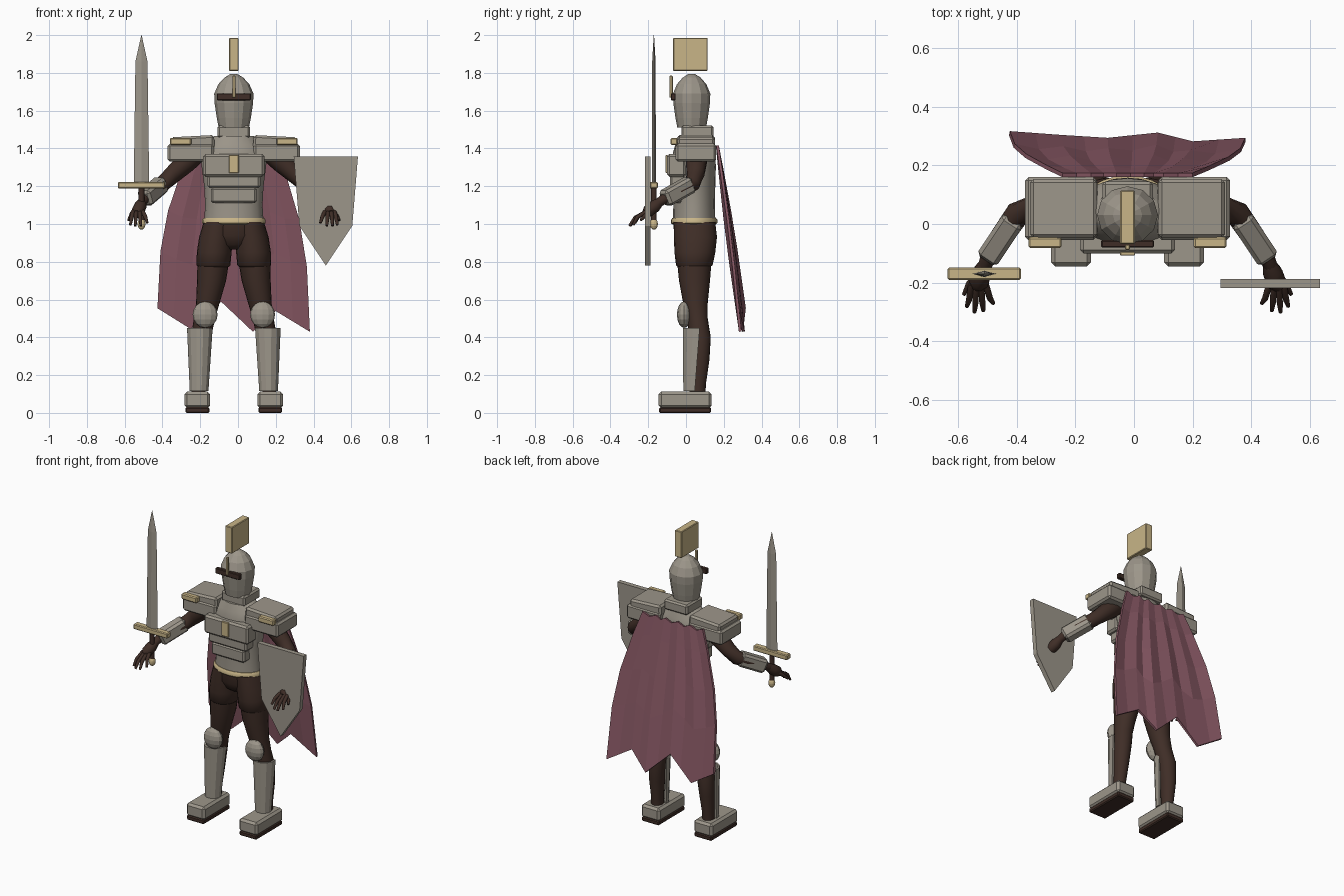
import bpy, bmesh
from math import sin, cos, pi, radians
from mathutils import Vector, Matrix

if "Cube" in bpy.data.objects:
    bpy.data.objects.remove(bpy.data.objects["Cube"])

CX = -0.022  # body centre line


def material(name, r, g, b):
    m = bpy.data.materials.new(name)
    m.use_nodes = True
    m.diffuse_color = (r, g, b, 1)
    m.node_tree.nodes["Principled BSDF"].inputs["Base Color"].default_value = (r, g, b, 1)
    return m


STEEL = material("steel grey", 0.335, 0.305, 0.255)
GOLD = material("pale gold", 0.58, 0.46, 0.245)
BROWN = material("dark brown", 0.05, 0.027, 0.02)
MAROON = material("cape maroon", 0.25, 0.10, 0.13)


def finish(name, bm, mat, smooth=None):
    bmesh.ops.recalc_face_normals(bm, faces=bm.faces)
    me = bpy.data.meshes.new(name)
    bm.to_mesh(me)
    bm.free()
    me.materials.append(mat)
    ob = bpy.data.objects.new(name, me)
    bpy.context.collection.objects.link(ob)
    if smooth:
        bpy.ops.object.select_all(action='DESELECT')
        ob.select_set(True)
        bpy.context.view_layer.objects.active = ob
        bpy.ops.object.shade_smooth_by_angle(angle=radians(smooth))
    return ob


def box(name, mat, centre, size, bevel=0.01, rot=None):
    bm = bmesh.new()
    bmesh.ops.create_cube(bm, size=1, matrix=Matrix.Diagonal((*size, 1)))
    if bevel:
        bmesh.ops.bevel(bm, geom=bm.edges[:], offset=bevel, segments=1, affect='EDGES')
    if rot:
        bm.transform(rot.to_4x4())
    bm.transform(Matrix.Translation(centre))
    return finish(name, bm, mat)


def span(name, mat, x, y, z, bevel=0.01):
    # Box given by its extents on each axis
    r = (x, y, z)
    return box(name, mat, [(a + b) / 2 for a, b in r], [abs(b - a) for a, b in r], bevel)


def bridge(bm, rings, closed=True):
    n = len(rings[0])
    for lo, hi in zip(rings, rings[1:]):
        for i in range(n if closed else n - 1):
            j = (i + 1) % n
            bm.faces.new((lo[i], lo[j], hi[j], hi[i]))


def loft(name, mat, rings, sides=20, smooth=50):
    # Elliptical rings: x, y, z, x radius, y radius
    bm = bmesh.new()
    loops = [[bm.verts.new((x + rx * cos(2 * pi * i / sides), y + ry * sin(2 * pi * i / sides), z))
              for i in range(sides)] for x, y, z, rx, ry in rings]
    bridge(bm, loops)
    bm.faces.new(loops[0])
    bm.faces.new(loops[-1])
    return finish(name, bm, mat, smooth)


def ball(name, mat, centre, radii, u=12, v=8, smooth=None):
    bm = bmesh.new()
    bmesh.ops.create_uvsphere(bm, u_segments=u, v_segments=v, radius=1)
    bm.transform(Matrix.Translation(centre) @ Matrix.Diagonal((*radii, 1)))
    return finish(name, bm, mat, smooth)


def tube(name, mat, points, sides=10):
    # Tapered limb through points of x, y, z, radius
    bm = bmesh.new()
    pts = [Vector(p[:3]) for p in points]
    loops = []
    for k, p in enumerate(points):
        d = (pts[min(k + 1, len(pts) - 1)] - pts[max(k - 1, 0)]).normalized()
        a = d.cross(Vector((0.3, 0.2, 1))).normalized()
        b = d.cross(a)
        loops.append([bm.verts.new(pts[k] + p[3] * (a * cos(2 * pi * i / sides) + b * sin(2 * pi * i / sides)))
                      for i in range(sides)])
    bridge(bm, loops)
    bm.faces.new(loops[0])
    bm.faces.new(loops[-1])
    return finish(name, bm, mat, 60)


def slab(name, mat, outline, y0, y1):
    # Flat x/z outline with thickness along y
    bm = bmesh.new()
    f = bm.faces.new([bm.verts.new((x, y0, z)) for x, z in outline])
    ext = bmesh.ops.extrude_face_region(bm, geom=[f])["geom"]
    bmesh.ops.translate(bm, vec=(0, y1 - y0, 0), verts=[v for v in ext if isinstance(v, bmesh.types.BMVert)])
    return finish(name, bm, mat)


# Head: faceted helmet, visor, nose bar and crest
loft("helmet", STEEL, [(CX, 0.03, z, r, r * 0.95) for z, r in
     ((1.51, 0.08), (1.56, 0.09), (1.64, 0.102), (1.69, 0.104), (1.74, 0.082), (1.775, 0.05), (1.793, 0.02))], 12, 0)
span("gorget", STEEL, (CX - 0.086, CX + 0.086), (-0.025, 0.145), (1.455, 1.522))
span("visor", BROWN, (CX - 0.09, CX + 0.09), (-0.08, -0.055), (1.655, 1.692), 0.004)
span("nose_bar", GOLD, (CX - 0.008, CX + 0.008), (-0.088, -0.07), (1.67, 1.785), 0.003)
span("crest", GOLD, (CX - 0.025, CX + 0.025), (-0.068, 0.115), (1.81, 1.985), 0.004)

# Torso armour and belt
loft("torso", STEEL, [(CX, 0.043, z, rx, ry) for z, rx, ry in
     ((1.0, 0.158, 0.113), (1.1, 0.152, 0.11), (1.2, 0.157, 0.112), (1.3, 0.17, 0.115),
      (1.375, 0.178, 0.113), (1.42, 0.145, 0.1), (1.465, 0.105, 0.085))])
for name, w, z0, z1, y in (("chest_plate", 0.162, 1.25, 1.37, -0.1),
                           ("middle_plate", 0.14, 1.19, 1.26, -0.085),
                           ("lower_plate", 0.122, 1.11, 1.195, -0.08)):
    span(name, STEEL, (CX - w, CX + w), (y, 0.0), (z0, z1), 0.012)
span("chest_emblem", GOLD, (CX - 0.026, CX + 0.026), (-0.108, -0.095), (1.27, 1.365), 0.003)
loft("belt", GOLD, [(CX, 0.043, z, 0.16 + d, 0.115 + d) for z, d in
     ((0.998, 0), (1.005, 0.008), (1.022, 0.008), (1.032, 0))], 24, 40)
loft("pelvis", BROWN, [(CX, 0.045, z, rx, ry) for z, rx, ry in
     ((0.865, 0.04, 0.05), (0.89, 0.1, 0.085), (0.94, 0.155, 0.108), (1.01, 0.16, 0.112))])

for s, side in ((1, "left"), (-1, "right")):
    def X(u):
        return CX + s * u

    # Leg: trouser part, bare leg, knee pad, greave and boot
    loft(side + "_thigh", BROWN, [(X(u), y, z, rx, ry) for u, y, z, rx, ry in
         ((0.108, 0.043, 0.772, 0.08, 0.085), (0.108, 0.044, 0.782, 0.09, 0.097), (0.104, 0.047, 0.85, 0.092, 0.108),
          (0.094, 0.05, 0.93, 0.09, 0.114), (0.08, 0.045, 1.01, 0.08, 0.11))])
    loft(side + "_leg", BROWN, [(X(u), y, z, rx, ry) for u, y, z, rx, ry in
         ((0.188, 0.06, 0.07, 0.038, 0.043), (0.187, 0.063, 0.15, 0.036, 0.042), (0.184, 0.072, 0.28, 0.047, 0.052),
          (0.175, 0.075, 0.4, 0.054, 0.056), (0.155, 0.06, 0.5, 0.056, 0.055), (0.138, 0.05, 0.58, 0.062, 0.065),
          (0.118, 0.045, 0.7, 0.077, 0.082), (0.11, 0.044, 0.79, 0.083, 0.09))])
    ball(side + "_knee_pad", STEEL, (X(0.152), -0.01, 0.52), (0.066, 0.038, 0.07))

    bm = bmesh.new()
    rows = []
    for u, y, z, rx, ry in ((0.184, 0.035, 0.115, 0.045, 0.045), (0.18, 0.055, 0.45, 0.064, 0.068)):
        angles = [radians(165 + 210 * i / 7) for i in range(8)]
        rows.append([bm.verts.new((X(u) + rx * cos(a), y + ry * sin(a), z)) for a in angles])
    bridge(bm, rows, False)
    greave = finish(side + "_greave", bm, STEEL)
    mod = greave.modifiers.new("thickness", 'SOLIDIFY')
    mod.thickness = 0.012
    mod.offset = 0

    span(side + "_sole", BROWN, (X(0.13), X(0.256)), (-0.142, 0.132), (0.0, 0.03), 0.006)
    span(side + "_boot", STEEL, (X(0.125), X(0.261)), (-0.145, 0.136), (0.025, 0.112), 0.014)

    # Shoulder armour with gold trim
    span(side + "_pauldron", STEEL, (X(0.105), X(0.35)), (-0.055, 0.16), (1.33, 1.425), 0.012)
    box(side + "_pauldron_top", STEEL, (X(0.217), 0.053, 1.43), (0.228, 0.2, 0.07), 0.012,
        Matrix.Rotation(s * radians(3), 3, 'Y'))
    span(side + "_pauldron_trim", GOLD, (X(0.225), X(0.338)), (-0.082, -0.045), (1.418, 1.456), 0.006)

    # Arm and bracer
    tube(side + "_arm", BROWN, [(X(u), y, z, r) for u, y, z, r in
         ((0.17, 0.05, 1.4, 0.055), (0.25, 0.055, 1.33, 0.057), (0.32, 0.05, 1.265, 0.048),
          (0.375, 0.035, 1.215, 0.043), (0.43, -0.045, 1.17, 0.04), (0.478, -0.12, 1.13, 0.026),
          (0.488, -0.145, 1.112, 0.024))], 14)
    axis = Vector((s * 0.1, -0.15, -0.085))
    box(side + "_bracer", STEEL, (X(0.429), -0.045, 1.172), (0.08, 0.088, 0.185), 0.014,
        axis.to_track_quat('Z', 'Y').to_matrix())

    # Open hand: palm, four fingers and thumb
    tube(side + "_palm", BROWN, [(X(u), y, z, r) for u, y, z, r in
         ((0.484, -0.135, 1.12, 0.023), (0.495, -0.165, 1.095, 0.034), (0.508, -0.2, 1.068, 0.034),
          (0.512, -0.215, 1.055, 0.022))])
    for i, (u, y, z) in enumerate(((0.458, -0.27, 1.005), (0.492, -0.295, 0.99), (0.522, -0.3, 0.99),
                                   (0.548, -0.28, 0.995))):
        base = Vector((0.484 + 0.016 * i, -0.205, 1.068))
        mid = base.lerp(Vector((u, y, z)), 0.55) + Vector((0, -0.012, 0.008))
        tube(f"{side}_finger_{i + 1}", BROWN,
             [(X(p[0]), p[1], p[2], r) for p, r in ((base, 0.012), (mid, 0.011), ((u, y, z), 0.007))], 8)
    tube(side + "_thumb", BROWN, [(X(u), y, z, r) for u, y, z, r in
         ((0.505, -0.165, 1.09, 0.015), (0.54, -0.205, 1.055, 0.012), (0.558, -0.24, 1.02, 0.007))], 8)

# Sword: diamond blade, guard, grip and pommel
SX, SY = -0.511, -0.17
loft("sword_blade", STEEL, [(SX, SY, z, rx, ry) for z, rx, ry in
     ((1.2, 0.041, 0.011), (1.86, 0.032, 0.009), (2.0, 0.001, 0.001))], 4, 0)
span("sword_guard", GOLD, (SX - 0.125, SX + 0.125), (SY - 0.021, SY + 0.021), (1.188, 1.222), 0.005)
loft("sword_grip", BROWN, [(SX, SY, 1.02, 0.015, 0.015), (SX, SY, 1.195, 0.015, 0.015)], 12)
ball("sword_pommel", GOLD, (SX, SY, 1.0), (0.021, 0.021, 0.03), 12, 8)

# Shield
slab("shield", STEEL, [(0.295, 1.357), (0.635, 1.357), (0.605, 0.99), (0.465, 0.78), (0.325, 0.99)], -0.218, -0.187)

# Cape: folded sheet with a ragged hem
hem = [(-0.425, 0.555, 0.31), (-0.25, 0.445, 0.297), (-0.09, 0.59, 0.287),
       (0.08, 0.43, 0.305), (0.2, 0.54, 0.275), (0.38, 0.43, 0.287)]
cols = []
for (a, b) in zip(hem, hem[1:]):
    cols += [Vector(a), Vector(a).lerp(Vector(b), 0.5)]
cols.append(Vector(hem[-1]))
bm = bmesh.new()
rows = []
for t, w in ((0, 0.55), (0.15, 0.68), (0.4, 0.86), (0.65, 0.96), (1, 1)):
    row = []
    for i, (x, z, y) in enumerate(cols):
        top = 1.415 - 0.02 * (i % 2)
        fold = 0.008 * (-1) ** i * sin(pi * t)
        row.append(bm.verts.new((CX + (x - CX) * w, 0.167 + (y - 0.167) * t + fold, top + (z - top) * t)))
    rows.append(row)
bridge(bm, rows, False)
cape = finish("cape", bm, MAROON)
mod = cape.modifiers.new("thickness", 'SOLIDIFY')
mod.thickness = 0.014
mod.offset = 0
